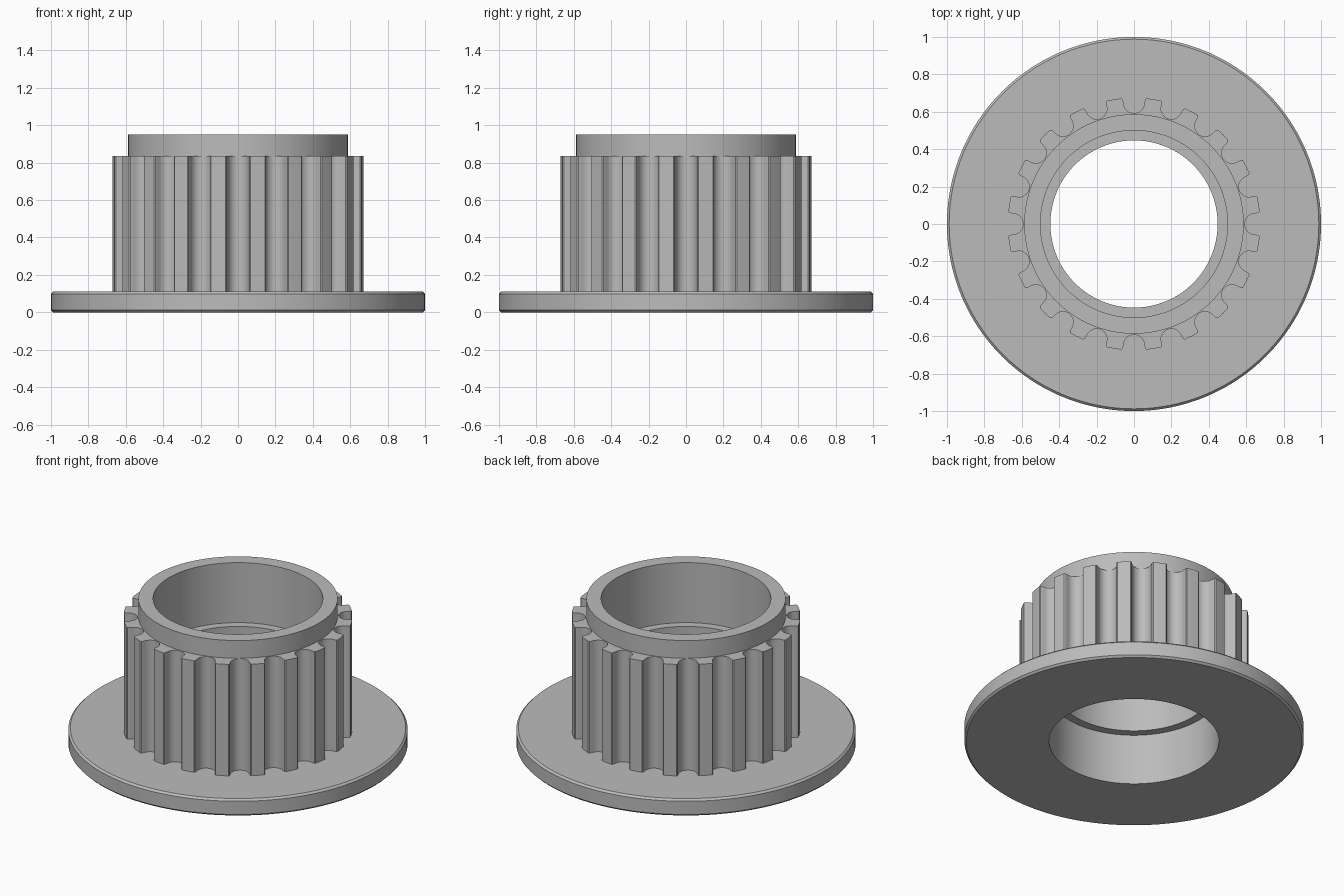
import bpy
import bmesh
from math import sin, cos, pi, radians, atan2, hypot

cube = bpy.data.objects.get("Cube")
if cube:
    bpy.data.objects.remove(cube, do_unlink=True)

GREY = 0.5
TEETH = 20
SEGMENTS = 160

metal = bpy.data.materials.new("plain_grey")
metal.use_nodes = True
metal.diffuse_color = (GREY, GREY, GREY, 1)
metal.node_tree.nodes["Principled BSDF"].inputs["Base Color"].default_value = (GREY, GREY, GREY, 1)


def finish(bm, name):
    """Turn a bmesh into a named, smooth-shaded object with sharp edges kept."""
    bmesh.ops.recalc_face_normals(bm, faces=bm.faces[:])
    mesh = bpy.data.meshes.new(name)
    bm.to_mesh(mesh)
    bm.free()
    mesh.materials.append(metal)
    obj = bpy.data.objects.new(name, mesh)
    bpy.context.collection.objects.link(obj)
    bpy.ops.object.select_all(action="DESELECT")
    obj.select_set(True)
    bpy.context.view_layer.objects.active = obj
    bpy.ops.object.shade_smooth_by_angle(angle=radians(30))
    return obj


def bridge_loops(bm, loops):
    """Join closed vertex loops one to the next, and the last to the first."""
    for a, b in zip(loops, loops[1:] + loops[:1]):
        for i in range(len(a)):
            j = (i + 1) % len(a)
            bm.faces.new((a[i], a[j], b[j], b[i]))


# Flange, hub and stepped bore: one closed profile turned about z
profile = [
    (0.50, 0), (0.988, 0), (1.0, 0.012), (1.0, 0.098), (0.988, 0.11),
    (0.587, 0.11), (0.587, 0.95), (0.50, 0.95),
    (0.50, 0.56), (0.447, 0.56), (0.447, 0.33), (0.50, 0.33),
]
bm = bmesh.new()
rings = [[bm.verts.new((r * cos(2 * pi * i / SEGMENTS), r * sin(2 * pi * i / SEGMENTS), z))
          for i in range(SEGMENTS)] for r, z in profile]
bridge_loops(bm, rings)
finish(bm, "flanged_hub")

# Toothed ring: one round-bottomed groove, repeated around the hub
groove_r, groove_c, tip_r = 0.056, 0.648, 0.675
side = [(0.058, 0.658), (0.061, 0.667), (0.067, 0.6715)]
arc = [(groove_c - groove_r * cos(a), groove_r * sin(a))
       for a in (radians(-90 + 15 * k) for k in range(13))]
groove = [(r, -w) for w, r in reversed(side)] + arc + [(r, w) for w, r in side]
pitch = 2 * pi / TEETH
outline = []
for t in range(TEETH):
    polar = [(hypot(x, y), atan2(y, x)) for x, y in groove]
    polar.append((tip_r, pitch / 2))
    outline += [(r, a + t * pitch) for r, a in polar]

bm = bmesh.new()
loops = []
for z, inner in ((0.10, True), (0.10, False), (0.835, False), (0.835, True)):
    loops.append([bm.verts.new(((0.55 if inner else r) * cos(a), (0.55 if inner else r) * sin(a), z))
                  for r, a in outline])
bridge_loops(bm, loops)
finish(bm, "toothed_ring")
